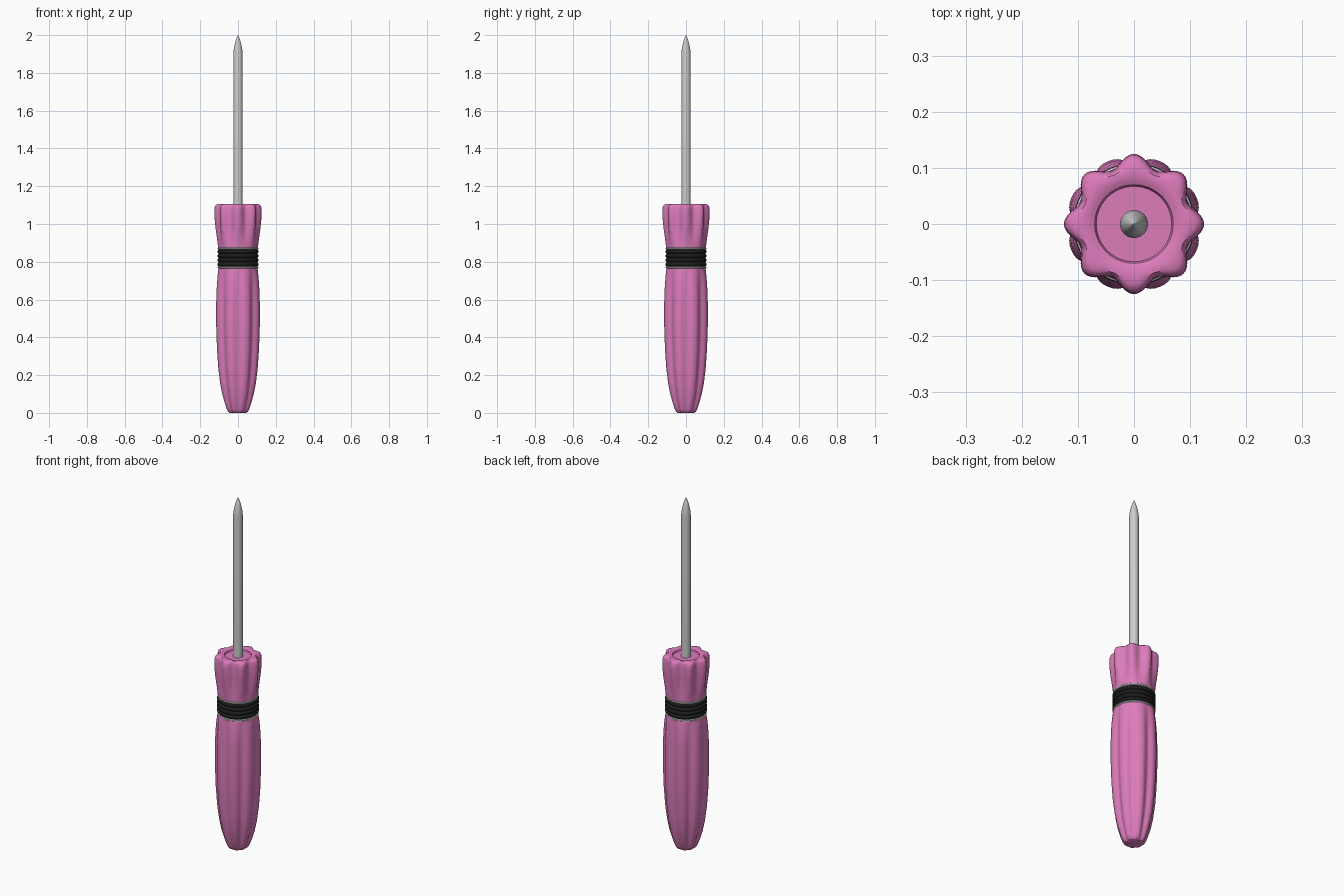
import bpy, bmesh, math

if "Cube" in bpy.data.objects:
    bpy.data.objects.remove(bpy.data.objects["Cube"])


def material(name, rgb):
    m = bpy.data.materials.new(name)
    m.diffuse_color = (*rgb, 1)
    m.use_nodes = True
    m.node_tree.nodes["Principled BSDF"].inputs["Base Color"].default_value = m.diffuse_color
    return m


pink = material("pink_plastic", (0.72, 0.20, 0.50))
black = material("black_rubber", (0.012, 0.012, 0.012))


def loft(name, rings, radius, n, mat=None, angle=40):
    """Stack rings; each ring is (z, r, flute depth), radius() shapes the section."""
    bm = bmesh.new()
    loops = []
    for z, r, d in rings:
        loop = []
        for i in range(n):
            a = 2 * math.pi * i / n
            q = radius(a, r, d)
            loop.append(bm.verts.new((q * math.cos(a), q * math.sin(a), z)))
        loops.append(loop)
    for lo, hi in zip(loops, loops[1:]):
        for i in range(n):
            j = (i + 1) % n
            bm.faces.new((lo[i], lo[j], hi[j], hi[i]))
    bm.faces.new(loops[0][::-1])
    bm.faces.new(loops[-1])
    me = bpy.data.meshes.new(name)
    bm.to_mesh(me)
    bm.free()
    ob = bpy.data.objects.new(name, me)
    bpy.context.collection.objects.link(ob)
    if mat:
        me.materials.append(mat)
    bpy.context.view_layer.objects.active = ob
    ob.select_set(True)
    bpy.ops.object.shade_smooth_by_angle(angle=math.radians(angle))
    ob.select_set(False)
    return ob


def round_section(a, r, d):
    return r


def grooved(a, r, d):
    return r - d * ((1 + math.cos(8 * a)) / 2) ** 1.6


def lobed(a, r, d):
    return r - d * (1 - math.cos(8 * a)) / 2


# Lower grip with eight grooves
loft("lower_grip", [
    (0.0, 0.045, 0.003), (0.006, 0.054, 0.005), (0.02, 0.062, 0.007),
    (0.05, 0.073, 0.009), (0.1, 0.088, 0.011), (0.16, 0.100, 0.013),
    (0.24, 0.110, 0.014), (0.34, 0.117, 0.014), (0.46, 0.121, 0.014),
    (0.58, 0.121, 0.013), (0.66, 0.118, 0.011), (0.72, 0.113, 0.007),
    (0.76, 0.107, 0.003), (0.775, 0.104, 0.0)], grooved, 128, pink)

# Upper grip with eight lobes and a dished top
loft("upper_grip", [
    (0.865, 0.104, 0.0), (0.89, 0.107, 0.003), (0.93, 0.112, 0.010),
    (0.98, 0.119, 0.017), (1.03, 0.124, 0.021), (1.07, 0.125, 0.022),
    (1.09, 0.123, 0.022), (1.1, 0.118, 0.020), (1.105, 0.108, 0.014),
    (1.106, 0.092, 0.006), (1.104, 0.078, 0.0), (1.1, 0.070, 0.0),
    (1.092, 0.067, 0.0), (1.092, 0.026, 0.0)], lobed, 128, pink)

# Ribbed rubber collar
ribs = []
for k in range(4):
    z0 = 0.775 + k * 0.0225
    for t, r in ((0, 0.100), (0.12, 0.105), (0.35, 0.1085),
                 (0.65, 0.1085), (0.88, 0.105)):
        ribs.append((z0 + t * 0.0225, r, 0))
ribs.append((0.865, 0.100, 0))
loft("rubber_collar", ribs, round_section, 64, black)

# Metal rings either side of the collar
for name, z in (("lower_ring", 0.764), ("upper_ring", 0.864)):
    loft(name, [(z, 0.104, 0), (z + 0.003, 0.1075, 0), (z + 0.009, 0.1075, 0),
                (z + 0.012, 0.104, 0)], round_section, 64)

# Shaft with a pointed tip
loft("shaft", [
    (1.05, 0.025, 0), (1.9, 0.025, 0), (1.925, 0.0225, 0), (1.955, 0.0165, 0),
    (1.98, 0.0095, 0), (2.0, 0.001, 0)], round_section, 24)
